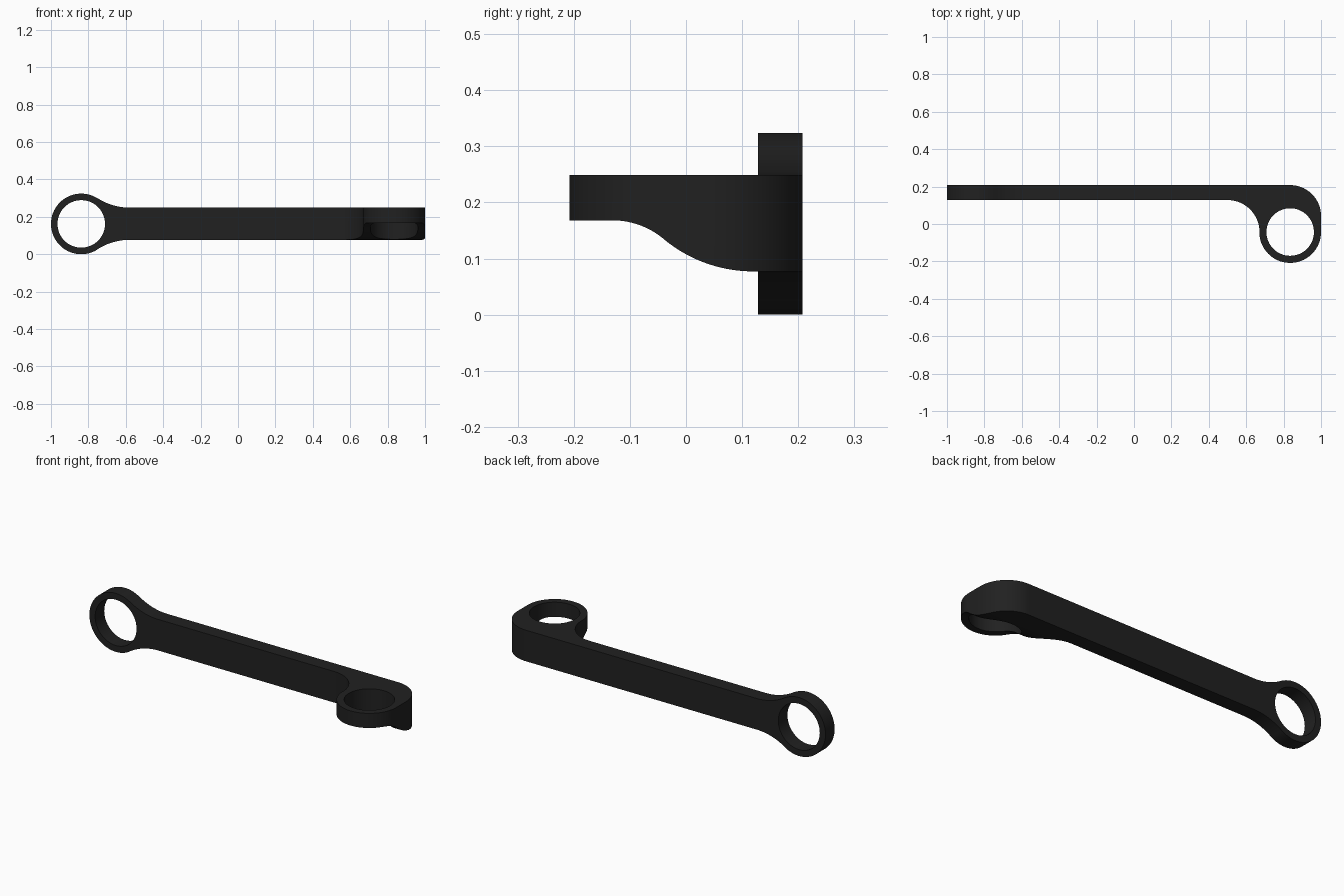
import bpy, bmesh, math

if "Cube" in bpy.data.objects:
    bpy.data.objects.remove(bpy.data.objects["Cube"])

BAR_Y0, BAR_Y1 = 0.128, 0.208
BAR_Z0, BAR_Z1 = 0.077, 0.249
LEFT_X, LEFT_Z, LEFT_R = -0.838, 0.162, 0.162
RIGHT_X, RIGHT_Y, RIGHT_R = 0.835, -0.043, 0.165
HOLE_R = 0.127


def arc(cx, cy, r, a0, a1, n=24):
    """Points along an arc, angles in degrees."""
    angles = [math.radians(a0 + (a1 - a0) * i / n) for i in range(n + 1)]
    return [(cx + r * math.cos(a), cy + r * math.sin(a)) for a in angles]


def prism(name, points, axis, low, high):
    """Extrude a 2D outline along x, y or z."""
    place = {"x": lambda a, b, t: (t, a, b),
             "y": lambda a, b, t: (a, t, b),
             "z": lambda a, b, t: (a, b, t)}[axis]
    bm = bmesh.new()
    rings = [[bm.verts.new(place(a, b, t)) for a, b in points] for t in (low, high)]
    bm.faces.new(rings[0])
    bm.faces.new(rings[1])
    for i in range(len(points)):
        j = (i + 1) % len(points)
        bm.faces.new((rings[0][i], rings[0][j], rings[1][j], rings[1][i]))
    bmesh.ops.recalc_face_normals(bm, faces=bm.faces)
    mesh = bpy.data.meshes.new(name)
    bm.to_mesh(mesh)
    bm.free()
    obj = bpy.data.objects.new(name, mesh)
    bpy.context.collection.objects.link(obj)
    return obj


def combine(body, tool, operation):
    """Apply a boolean and remove the helper."""
    mod = body.modifiers.new("cut", "BOOLEAN")
    mod.operation, mod.object, mod.solver = operation, tool, "EXACT"
    bpy.context.view_layer.objects.active = body
    bpy.ops.object.modifier_apply(modifier=mod.name)
    bpy.data.objects.remove(tool, do_unlink=True)


# Plan outline: straight bar, rounded corner, round eye and inner fillet
plan = [(-1.1, BAR_Y1)]
plan += arc(RIGHT_X, BAR_Y1 - RIGHT_R, RIGHT_R, 90, 0)
plan += arc(RIGHT_X, RIGHT_Y, RIGHT_R, 0, -180, 48)
plan += arc(0.5, RIGHT_Y, BAR_Y0 - RIGHT_Y, 0, 90)[1:]
plan += [(-1.1, BAR_Y0)]
link_arm = prism("link_arm", plan, "z", -0.1, 0.5)

# Front outline: eye blended into the bar by two large tangent fillets
half = (BAR_Z1 - BAR_Z0) / 2
mid = (BAR_Z1 + BAR_Z0) / 2
dx = 0.26
fillet = (dx ** 2 + half ** 2 - LEFT_R ** 2) / (2 * (LEFT_R - half))
tilt = math.degrees(math.atan2(half + fillet, dx))
front = [(1.1, BAR_Z0), (1.1, BAR_Z1)]
front += arc(LEFT_X + dx, mid + half + fillet, fillet, -90, tilt - 180)
front += arc(LEFT_X, LEFT_Z, LEFT_R, tilt, 360 - tilt, 64)[1:-1]
front += arc(LEFT_X + dx, mid - half - fillet, fillet, 180 - tilt, 90)
combine(link_arm, prism("front_outline", front, "y", -0.5, 0.5), "INTERSECT")

# S-shaped scoop under the horizontal eye
scoop = [(-0.4, -0.1), (-0.4, 0.168)]
scoop += arc(-0.131, 0.168 - 0.142, 0.142, 90, 50.2, 14)
scoop += arc(0.12, BAR_Z0 + 0.25, 0.25, 230.2, 270, 20)[1:]
scoop += [(0.12, -0.1)]
combine(link_arm, prism("scoop", scoop, "x", 0.3, 1.2), "DIFFERENCE")

# Bores through both eyes
for u, v, axis in ((LEFT_X, LEFT_Z, "y"), (RIGHT_X, RIGHT_Y, "z")):
    bore = prism("bore", arc(u, v, HOLE_R, 0, 360, 64)[:-1], axis, -0.6, 0.6)
    combine(link_arm, bore, "DIFFERENCE")

# Colour and shading
black = bpy.data.materials.new("matte black")
black.diffuse_color = (0.015, 0.015, 0.015, 1)
black.use_nodes = True
black.node_tree.nodes["Principled BSDF"].inputs["Base Color"].default_value = black.diffuse_color
link_arm.data.materials.clear()
link_arm.data.materials.append(black)
for face in link_arm.data.polygons:
    face.material_index = 0
bpy.ops.object.select_all(action="DESELECT")
link_arm.select_set(True)
bpy.context.view_layer.objects.active = link_arm
bpy.ops.object.shade_smooth_by_angle(angle=math.radians(30))
weighted = link_arm.modifiers.new("even_shading", "WEIGHTED_NORMAL")
weighted.keep_sharp = True
